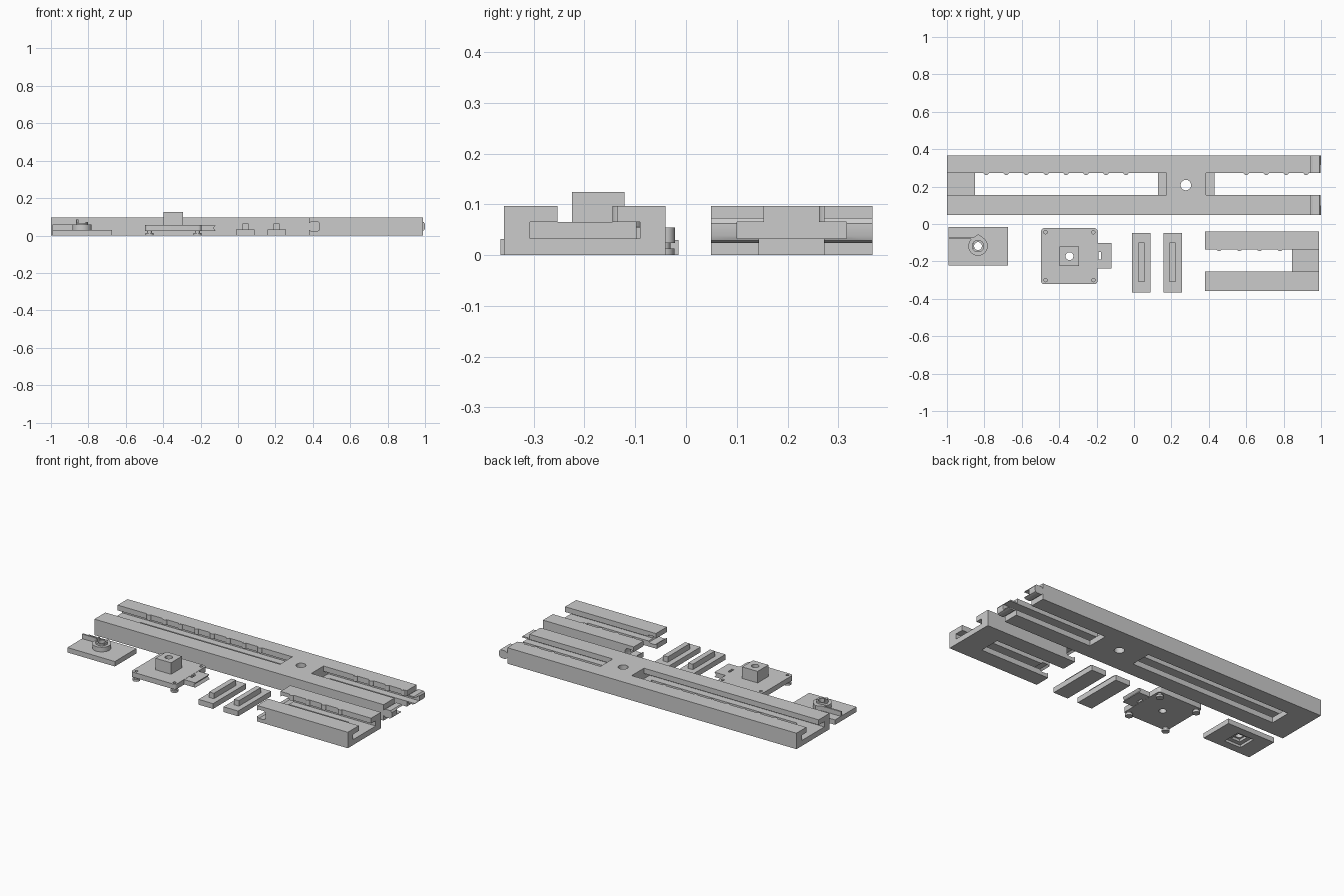
import bpy, bmesh, math

if "Cube" in bpy.data.objects:
    bpy.data.objects.remove(bpy.data.objects["Cube"])

grey = bpy.data.materials.new("plain grey")
grey.diffuse_color = (0.6, 0.6, 0.6, 1)
grey.use_nodes = True
grey.node_tree.nodes["Principled BSDF"].inputs["Base Color"].default_value = grey.diffuse_color


def prism(name, pts, axis, a, b):
    """Extrude a 2D outline along an axis from a to b."""
    place = {'x': lambda u, v, t: (t, u, v),
             'y': lambda u, v, t: (u, t, v),
             'z': lambda u, v, t: (u, v, t)}[axis]
    bm = bmesh.new()
    lo = [bm.verts.new(place(u, v, a)) for u, v in pts]
    hi = [bm.verts.new(place(u, v, b)) for u, v in pts]
    bm.faces.new(lo)
    bm.faces.new(hi[::-1])
    n = len(pts)
    for i in range(n):
        j = (i + 1) % n
        bm.faces.new((lo[i], hi[i], hi[j], lo[j]))
    bmesh.ops.recalc_face_normals(bm, faces=bm.faces)
    me = bpy.data.meshes.new(name)
    bm.to_mesh(me)
    bm.free()
    me.materials.append(grey)
    ob = bpy.data.objects.new(name, me)
    bpy.context.scene.collection.objects.link(ob)
    return ob


def box(name, x, y, z):
    return prism(name, [(x[0], y[0]), (x[1], y[0]), (x[1], y[1]), (x[0], y[1])], 'z', *z)


def arc(cx, cy, r, a0, a1, n):
    return [(cx + r * math.cos(math.radians(a0 + (a1 - a0) * i / n)),
             cy + r * math.sin(math.radians(a0 + (a1 - a0) * i / n))) for i in range(n + 1)]


def disc(name, cx, cy, r, z, n=32):
    return prism(name, arc(cx, cy, r, 0, 360, n)[:-1], 'z', *z)


def combine(ob, others, op='DIFFERENCE'):
    """Cut or fuse the other solids with ob, then drop them."""
    for c in others:
        m = ob.modifiers.new("bool", 'BOOLEAN')
        m.operation, m.solver, m.object = op, 'EXACT', c
    bpy.context.view_layer.update()
    me = bpy.data.meshes.new_from_object(ob.evaluated_get(bpy.context.evaluated_depsgraph_get()))
    ob.modifiers.clear()
    ob.data = me
    for c in others:
        bpy.data.objects.remove(c)
    return ob


H = 0.097          # rail height


def t_slot(cy, x0, x1):
    """Wide hidden chamber with a narrower mouth at the top."""
    return prism("cutter", [(cy - .108, .033), (cy + .108, .033), (cy + .108, .065), (cy + .064, .065),
                            (cy + .064, .12), (cy - .054, .12), (cy - .054, .065), (cy - .108, .065)],
                 'x', x0, x1)


def floor_slot(cy, x0, x1):
    return box("cutter", (x0, x1), (cy - .064, cy + .064), (-.02, .045))


def detents(cy, xs):
    """Rounded ribs on the back wall of the slot mouth."""
    for x in xs:
        prism("slot_detent", arc(x, cy + .069, .015, 200, 340, 8), 'z', .065, H)


# Long rail with a snap tongue at its right end
cy = 0.208
long_rail = prism("long_rail", [(-1, 0), (.945, 0), (.945, .033), (.957, .024), (.985, .024),
                                (.996, .029), (1, .038), (1, .062), (.992, .073), (.957, .073),
                                (.945, .065), (.945, H), (-1, H)], 'y', .049, .367)
combine(long_rail, [t_slot(cy, -1.1, .175), t_slot(cy, .385, 1.1),
                    floor_slot(cy, -.85, .128), floor_slot(cy, .43, 1.1),
                    disc("cutter", .277, cy, .028, (-.1, .2))])
detents(cy, [-.79 + .1067 * i for i in range(8)] + [.6 + .1067 * i for i in range(4)])

# Short rail with the matching groove at its left end
cy = -0.199
short_rail = prism("short_rail", [(.38, 0), (.99, 0), (.99, H), (.38, H), (.38, .066), (.392, .075),
                                  (.427, .075), (.437, .064), (.437, .036), (.432, .027), (.42, .022),
                                  (.392, .022), (.38, .031)], 'y', -.359, -.04)
combine(short_rail, [t_slot(cy, .3, 1.1), floor_slot(cy, .3, .845)])
detents(cy, [.455 + .1085 * i for i in range(4)])

# Two clamp bars with a raised key
for x in (-.01, .158):
    box("clamp_bar", (x, x + .098), (-.365, -.047), (0, .032))
    box("clamp_bar_key", (x + .033, x + .065), (-.31, -.098), (.031, .065))

# Platform: rounded plate, tab, block, corner holes and feet
x0, x1, y0, y1, r = -.497, -.195, -.322, -.022, .018
outline = (arc(x1 - r, y1 - r, r, 0, 90, 6) + arc(x0 + r, y1 - r, r, 90, 180, 6)
           + arc(x0 + r, y0 + r, r, 180, 270, 6) + arc(x1 - r, y0 + r, r, 270, 360, 6))
platform = prism("platform", outline, 'z', .024, .055)
combine(platform, [
    prism("tab", [(-.22, .025), (-.12, .025), (-.131, .04), (-.12, .054), (-.22, .054)], 'y', -.238, -.102),
    box("block", (-.397, -.293), (-.225, -.121), (.04, .125))], 'UNION')
corners = [(x, y) for x in (-.473, -.217) for y in (-.3, -.044)]
combine(platform, [disc("cutter", -.345, -.172, .021, (-.1, .2)),
                   box("cutter", (-.19, -.176), (-.19, -.15), (-.1, .2))]
        + [disc("cutter", x, y, .009, (.03, .2), 16) for x, y in corners])
for x, y in corners:
    disc("platform_foot", x, y, .021, (0, .013), 24)
    disc("platform_foot_neck", x, y, .013, (.012, .025), 24)

# Latch plate: base, round boss, recess below
bx, by = -.834, -.118
plate = box("latch_plate", (-.992, -.673), (-.222, -.015), (0, .03))
combine(plate, [disc("boss", bx, by, .052, (.01, .058))], 'UNION')
combine(plate, [box("cutter", (bx - .055, bx + .055), (by - .055, by + .055), (-.05, .015)),
                box("cutter", (bx - .03, bx + .03), (by - .03, by + .03), (-.05, .03)),
                disc("cutter", bx, by, .021, (-.1, .2))])

# Collar with two upright prongs, and the spring arm
collar = disc("latch_collar", bx, by, .033, (.05, .068))
combine(collar, [disc("cutter", bx, by, .021, (0, .2))])
for a in (150, 330):
    prism("latch_prong", arc(bx, by, .033, a, a + 60, 6) + arc(bx, by, .022, a + 60, a, 6),
          'z', .06, .085 if a == 150 else .072)
prism("spring_arm", [(-.992, -.081), (-.855, -.081), (-.83, -.066), (-.815, -.076), (-.81, -.07),
                     (-.832, -.055), (-.857, -.071), (-.992, -.071)], 'z', .029, .058)

# Crisp edges with smooth curved walls
for ob in bpy.context.scene.objects:
    ob.select_set(True)
    bpy.context.view_layer.objects.active = ob
bpy.ops.object.shade_smooth_by_angle(angle=math.radians(30))
